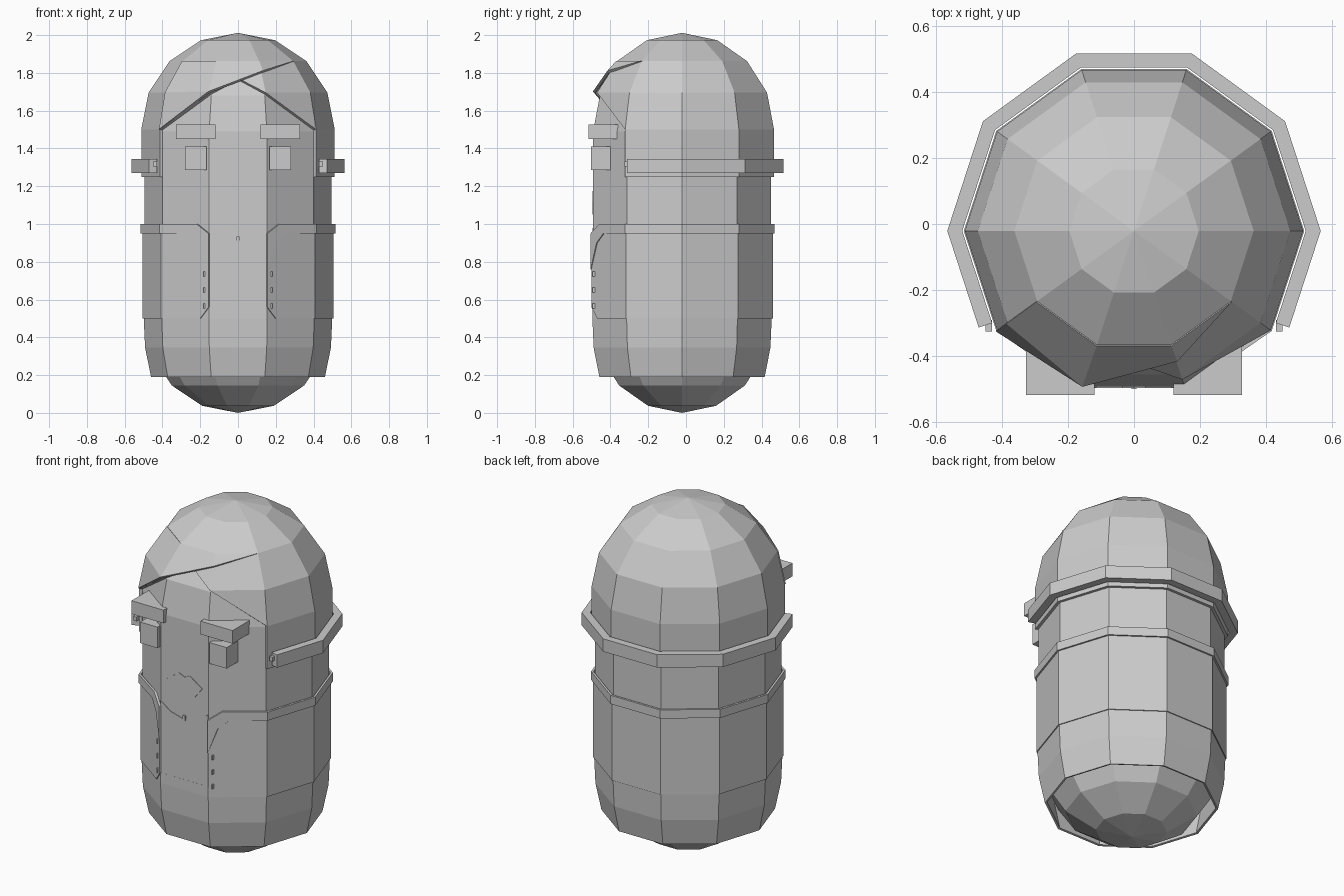
import bpy, bmesh
from math import cos, sin, pi, floor, radians

if "Cube" in bpy.data.objects:
    bpy.data.objects.remove(bpy.data.objects["Cube"])

N, CY = 10, -0.021          # ten-sided body, axis offset in y


def pt(r, z, i):
    """Point on the decagon outline; fractional i runs along a side."""
    k = floor(i)
    f = i - k
    a, b = 2 * pi * k / N, 2 * pi * (k + 1) / N
    return (r * (cos(a) * (1 - f) + cos(b) * f), CY + r * (sin(a) * (1 - f) + sin(b) * f), z)


def make(name, verts, faces, thick=0):
    bm = bmesh.new()
    vs = [bm.verts.new(v) for v in verts]
    for f in faces:
        bm.faces.new([vs[k] for k in f])
    bmesh.ops.remove_doubles(bm, verts=bm.verts, dist=1e-4)
    bmesh.ops.dissolve_degenerate(bm, edges=bm.edges, dist=1e-5)
    me = bpy.data.meshes.new(name)
    bm.to_mesh(me)
    bm.free()
    ob = bpy.data.objects.new(name, me)
    bpy.context.collection.objects.link(ob)
    if thick:
        m = ob.modifiers.new("thickness", "SOLIDIFY")
        m.thickness, m.offset, m.use_even_offset = thick, -1, True
    return ob


def grid(profile, cols):
    """Vertices and outward faces of a (radius, z) profile around the axis."""
    n = len(cols)
    verts = [pt(r, z, i) for r, z in profile for i in cols]
    faces = [(j * n + k, j * n + k + 1, (j + 1) * n + k + 1, (j + 1) * n + k)
             for j in range(len(profile) - 1) for k in range(n - 1)]
    return verts, faces


def dome(r, z0, s):
    return [(r * cos(radians(a)), z0 + s * r * sin(radians(a))) for a in (0, 22.5, 45, 67.5, 90)]


def side_panel(r, poly, s):
    """Outline (x, z) laid on the front-side facet; s = side of the body."""
    x1, x0 = r * cos(pi / 5), r * cos(2 * pi / 5)
    out = []
    for x, z in poly:
        f = max(0, min(1, (x1 - x) / (x1 - x0)))
        p = pt(r, z, -1 - f)
        out.append((s * p[0], p[1], z))
    return out


def box(name, lo, hi):
    c = [(x, y, z) for z in (lo[2], hi[2]) for x, y in
         ((lo[0], lo[1]), (hi[0], lo[1]), (hi[0], hi[1]), (lo[0], hi[1]))]
    make(name, c, [(3, 2, 1, 0), (4, 5, 6, 7), (0, 1, 5, 4),
                   (1, 2, 6, 5), (2, 3, 7, 6), (3, 0, 4, 7)])


ALL, BACK = list(range(N + 1)), list(range(-1, 7))

# Capsule body
R = 0.495
make("body", *grid(dome(R, R, -1)[::-1] + dome(R, 1.49, 1), ALL))

# Trousers: open shell around the lower body
make("trousers", *grid([(0.46, 0.19), (0.492, 0.345), (0.499, 0.5), (0.499, 0.56)], ALL), thick=0.012)

# Shirt front with a scooped neckline
fy = CY - 0.4985 * cos(pi / N)
neck = [(-0.154, 0.54), (0.154, 0.54), (0.154, 0.98), (0.09, 0.935), (0, 0.91), (-0.09, 0.935), (-0.154, 0.98)]
make("shirt_front", [(x, fy, z) for x, z in neck], [range(7)], thick=0.01)

# Jacket and raised collar: back wrap plus a shaped front on each side
jacket = [(0.42, 0.5), (0.2, 0.5), (0.15, 0.56), (0.15, 0.76), (0.2, 0.9), (0.25, 0.95), (0.42, 0.95)]
collar = [(0.43, 0.95), (0.25, 0.95), (0.2, 0.9), (0.15, 0.76), (0.15, 0.95), (0.22, 1.0), (0.43, 1.0)]
for name, r, z0, z1, poly in (("jacket", 0.505, 0.5, 0.95, jacket),
                              ("collar", 0.515, 0.95, 1.0, collar)):
    verts, faces = grid([(r, z0), (r, z1)], BACK)
    rf = 0.505 if name == "jacket" else 0.509
    for s in (1, -1):
        # collar tapers toward the lapels
        p = side_panel(rf, poly, s)
        p[0], p[-1] = [(s * q[0], q[1], q[2]) for q in (pt(r, z0, -1), pt(r, z1, -1))]
        n = len(verts)
        idx = list(range(n, n + len(p)))
        verts += p
        faces.append(idx[::-1] if s > 0 else idx)
    make(name, verts, faces, thick=0.012)

# Hair shell: dome, sides and a peaked front hairline
H = dome(0.512, 1.5, 1)
verts, faces = grid([(0.512, 1.25)] + H[:3], BACK)
n = len(verts)
v2, f2 = grid(H[2:], ALL)
verts += v2
faces += [[k + n for k in f] for f in f2]


def hv(k, i):
    return pt(H[k][0], H[k][1], i)


peak = (0, -0.42, 1.772)
for f in ([hv(0, -1), hv(1, -1), hv(1, -2)],
          [hv(0, -4), hv(1, -3), hv(1, -4)],
          [hv(1, -2), hv(1, -1), hv(2, -1), hv(2, -2)],
          [hv(1, -4), hv(1, -3), hv(2, -3), hv(2, -4)],
          [hv(1, -3), peak, hv(2, -3)],
          [peak, hv(2, -2), hv(2, -3)],
          [peak, hv(1, -2), hv(2, -2)]):
    n = len(verts)
    verts += f
    faces.append(list(range(n, n + len(f))))
make("hair", verts, faces, thick=0.016)

# Swept fringe overlapping the hairline
b, d = (-0.155, -0.488, 1.70), (0.13, -0.412, 1.81)
verts = [hv(0, -4), b, d, hv(2, -1), hv(1, -4), hv(2, -4), hv(2, -3), hv(2, -2)]
verts = [(x * 1.01, CY + (y - CY) * 1.01, z + 0.002) for x, y, z in verts]
make("fringe", verts, [(0, 1, 4), (4, 1, 6, 5), (1, 2, 7, 6), (2, 3, 7)], thick=0.015)

# Headband, open at the front
make("headband", *grid([(0.565, 1.27), (0.565, 1.345)], [-0.88, 0, 1, 2, 3, 4, 5, 5.88]), thick=0.043)

# Face and small details, mirrored left and right
for s, side in ((1, "right"), (-1, "left")):
    def pair(name, x0, x1, y0, y1, z0, z1):
        a, c = sorted((s * x0, s * x1))
        box(f"{name}_{side}", (a, y0, z0), (c, y1, z1))
    pair("brow", 0.12, 0.327, -0.517, -0.36, 1.45, 1.527)
    pair("eye", 0.168, 0.28, -0.504, -0.40, 1.287, 1.41)
    pair("headband_stud", 0.43, 0.45, -0.325, -0.29, 1.305, 1.33)
    for k, z in enumerate((0.565, 0.65, 0.735)):
        pair(f"button_{k}", 0.175, 0.182, -0.494, -0.465, z - 0.013, z + 0.013)

# Lips: flat plate on the front facet
lips = [(-0.115, 1.12), (-0.06, 1.05), (0.06, 1.05), (0.115, 1.12), (0.035, 1.175), (0, 1.16), (-0.035, 1.175)]
make("lips", [(x, -0.496, z) for x, z in lips], [range(7)], thick=0.008)

# Pendant
box("pendant", (-0.008, -0.5, 0.905), (0.008, -0.48, 0.935))
